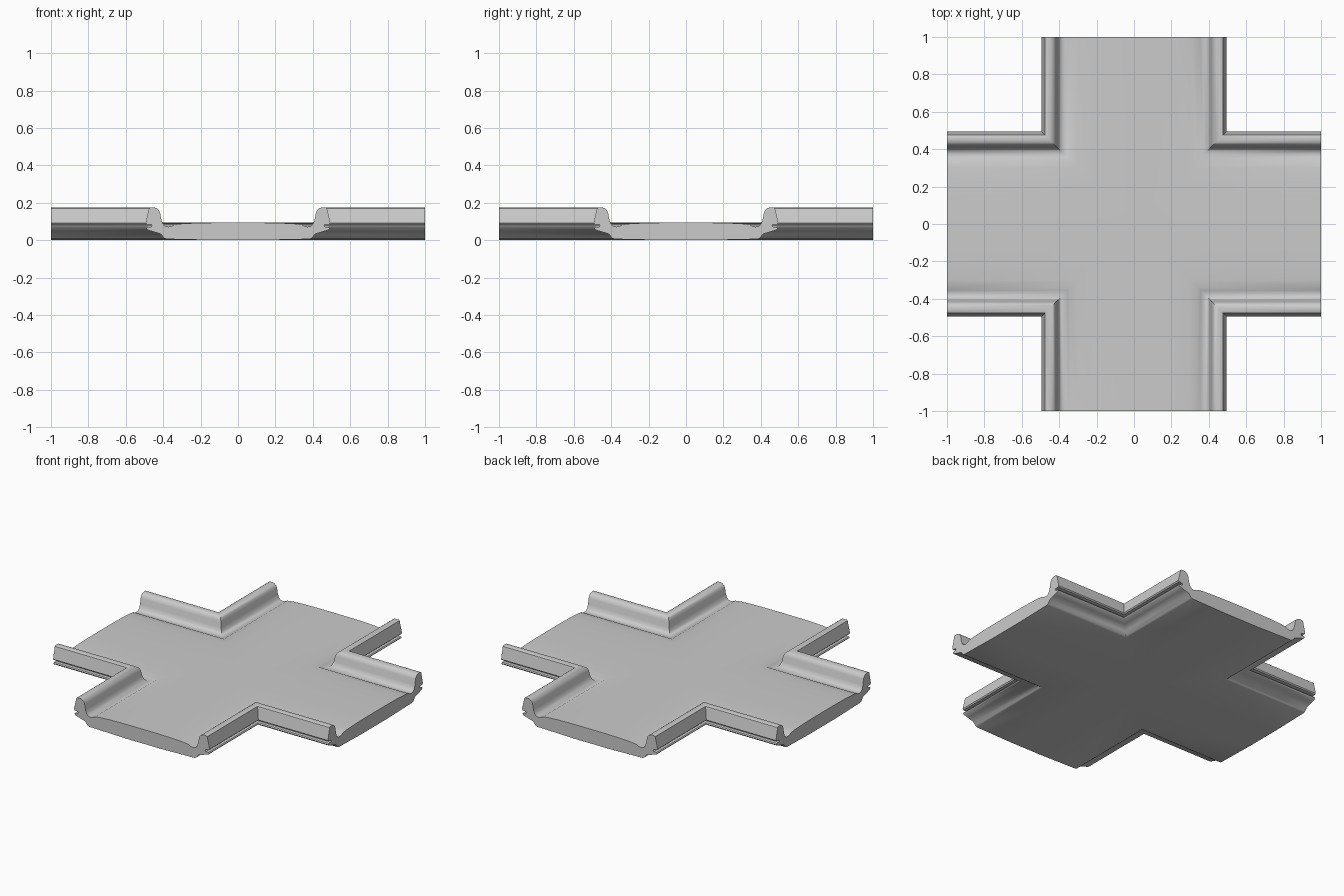
import bpy, bmesh

if "Cube" in bpy.data.objects:
    bpy.data.objects.remove(bpy.data.objects["Cube"])

# Half cross-section of one arm: (distance from centre line, height)
PROFILE = [
    (0.0, 0.094), (0.12, 0.0935), (0.22, 0.092), (0.30, 0.088), (0.34, 0.083),   # crowned floor
    (0.355, 0.075), (0.372, 0.071), (0.39, 0.075), (0.402, 0.088),               # gutter
    (0.410, 0.11), (0.416, 0.145), (0.423, 0.162), (0.436, 0.172), (0.45, 0.175),  # kerb
    (0.468, 0.175), (0.476, 0.170), (0.494, 0.092), (0.488, 0.085),              # outer wall
    (0.464, 0.083), (0.460, 0.076), (0.466, 0.070),                              # side groove
    (0.485, 0.069), (0.490, 0.063), (0.484, 0.055),                              # lower lip
    (0.455, 0.046), (0.412, 0.033), (0.396, 0.012), (0.385, 0.006),              # chamfer
    (0.12, 0.0), (0.0, 0.0),                                                     # underside
]

# One quadrant: sweep the profile round the inside corner of the crossing
bm = bmesh.new()
rows = []
for d, z in PROFILE:
    rows.append([bm.verts.new(p) for p in ((d, 1, z), (d, d, z), (1, d, z))])
for a, b in zip(rows, rows[1:]):
    for i in range(2):
        if (a[i].co - b[i].co).length > 1e-6:
            bm.faces.new((a[i], a[i + 1], b[i + 1], b[i]))

# End faces of the two arms
bm.faces.new([r[0] for r in rows])
bm.faces.new([r[2] for r in reversed(rows)])

# Mirror the quadrant to the other three corners
for axis in ('X', 'Y'):
    bmesh.ops.mirror(bm, geom=bm.verts[:] + bm.edges[:] + bm.faces[:],
                     axis=axis, merge_dist=0.00001)
bmesh.ops.remove_doubles(bm, verts=bm.verts[:], dist=0.00001)
bmesh.ops.recalc_face_normals(bm, faces=bm.faces[:])

mesh = bpy.data.meshes.new("crossroad_tile")
bm.to_mesh(mesh)
bm.free()
tile = bpy.data.objects.new("crossroad_tile", mesh)
bpy.context.collection.objects.link(tile)
bpy.context.view_layer.objects.active = tile
tile.select_set(True)
bpy.ops.object.shade_smooth_by_angle(angle=0.65)
